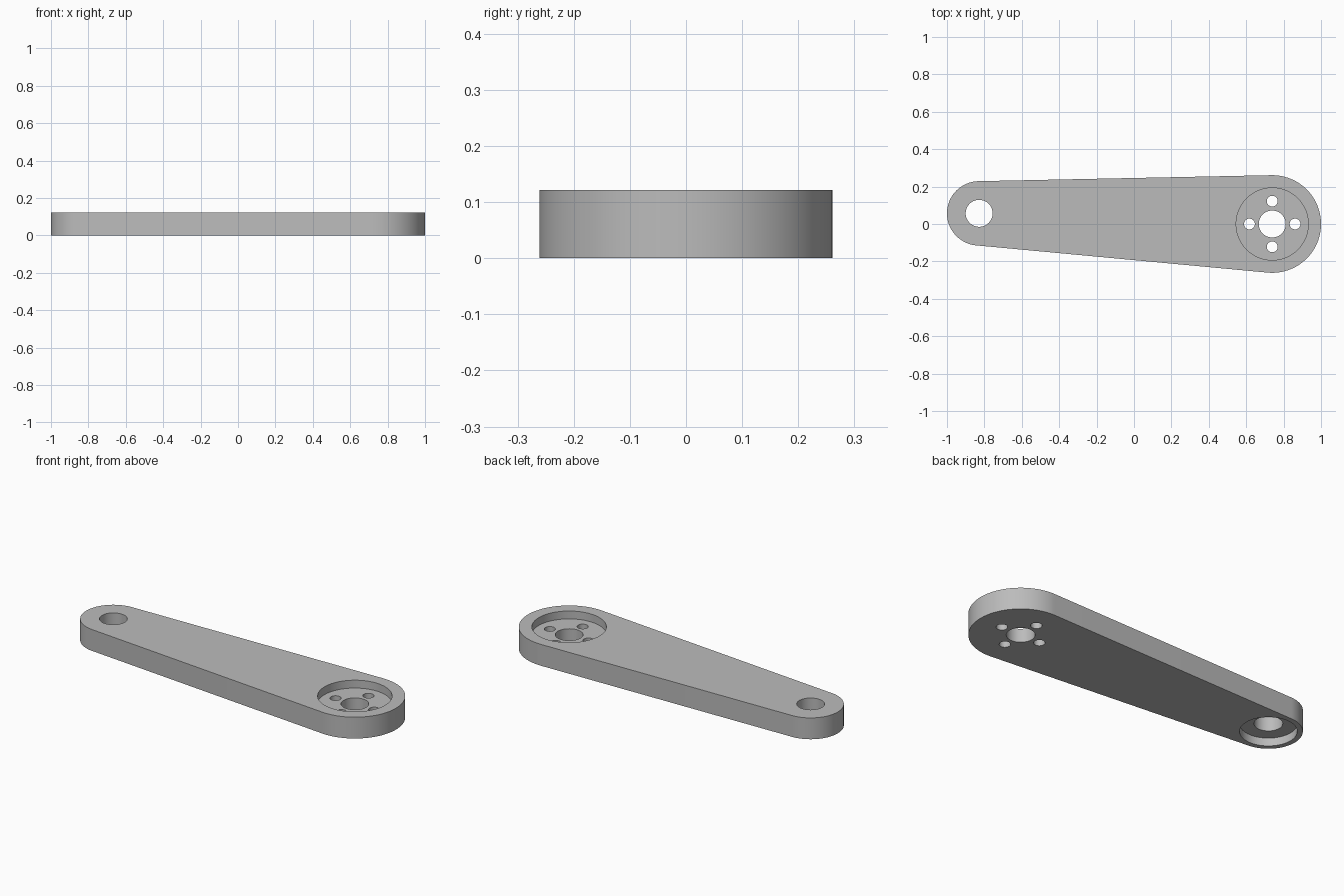
import bpy
import bmesh
from math import acos, atan2, cos, hypot, pi, radians, sin
from mathutils import Vector

cube = bpy.data.objects.get("Cube")
if cube:
    bpy.data.objects.remove(cube, do_unlink=True)

HEIGHT = 0.122
SMALL_POS, SMALL_R = Vector((-0.828, 0.057)), 0.172
BIG_POS, BIG_R = Vector((0.739, 0.0)), 0.261
HOLE_R = 0.072
RECESS_DEPTH = 0.045

# Material
metal = bpy.data.materials.new("grey metal")
metal.use_nodes = True
grey = (0.5, 0.5, 0.5, 1.0)
metal.diffuse_color = grey
metal.node_tree.nodes["Principled BSDF"].inputs["Base Color"].default_value = grey


def arc(centre, radius, start, end, steps):
    """Points on an arc, both ends included."""
    angles = [start + (end - start) * i / steps for i in range(steps + 1)]
    return [centre + radius * Vector((cos(a), sin(a))) for a in angles]


def prism(name, outline, bottom, top):
    """Extrude a closed outline from bottom to top."""
    bm = bmesh.new()
    face = bm.faces.new([bm.verts.new((p.x, p.y, bottom)) for p in outline])
    extruded = bmesh.ops.extrude_face_region(bm, geom=[face])["geom"]
    verts = [v for v in extruded if isinstance(v, bmesh.types.BMVert)]
    bmesh.ops.translate(bm, verts=verts, vec=(0, 0, top - bottom))
    bmesh.ops.recalc_face_normals(bm, faces=bm.faces)
    mesh = bpy.data.meshes.new(name)
    bm.to_mesh(mesh)
    bm.free()
    mesh.materials.append(metal)
    obj = bpy.data.objects.new(name, mesh)
    bpy.context.collection.objects.link(obj)
    return obj


# Tapered arm: two round ends joined by their outer tangents
axis = BIG_POS - SMALL_POS
heading = atan2(axis.y, axis.x)
spread = acos((SMALL_R - BIG_R) / hypot(axis.x, axis.y))
outline = arc(BIG_POS, BIG_R, heading - spread, heading + spread, 64)
outline += arc(SMALL_POS, SMALL_R, heading + spread, heading + 2 * pi - spread, 64)
arm = prism("lever_arm", outline, 0, HEIGHT)
bpy.context.view_layer.objects.active = arm


def cut(name, centre, radius, bottom=-0.1, top=HEIGHT + 0.1, sides=64):
    """Cut a round hole or recess into the arm."""
    circle = arc(centre, radius, 0, 2 * pi, sides)[:-1]
    cutter = prism(name, circle, bottom, top)
    cutter.hide_render = True
    mod = arm.modifiers.new(name, "BOOLEAN")
    mod.operation = "DIFFERENCE"
    mod.solver = "EXACT"
    mod.object = cutter
    bpy.ops.object.modifier_apply(modifier=mod.name)
    bpy.data.objects.remove(cutter, do_unlink=True)


# Large end: top recess, centre hole and four bolt holes
cut("top_recess", BIG_POS, 0.193, bottom=HEIGHT - RECESS_DEPTH)
cut("hub_hole", BIG_POS, HOLE_R)
for i in range(4):
    offset = 0.122 * Vector((cos(i * pi / 2), sin(i * pi / 2)))
    cut("bolt_hole", BIG_POS + offset, 0.029, sides=32)

# Small end: through hole with a recess underneath
cut("bottom_recess", SMALL_POS, 0.144, top=RECESS_DEPTH)
cut("pivot_hole", SMALL_POS, HOLE_R)

bpy.ops.object.select_all(action="DESELECT")
arm.select_set(True)
bpy.ops.object.shade_smooth_by_angle(angle=radians(30))
